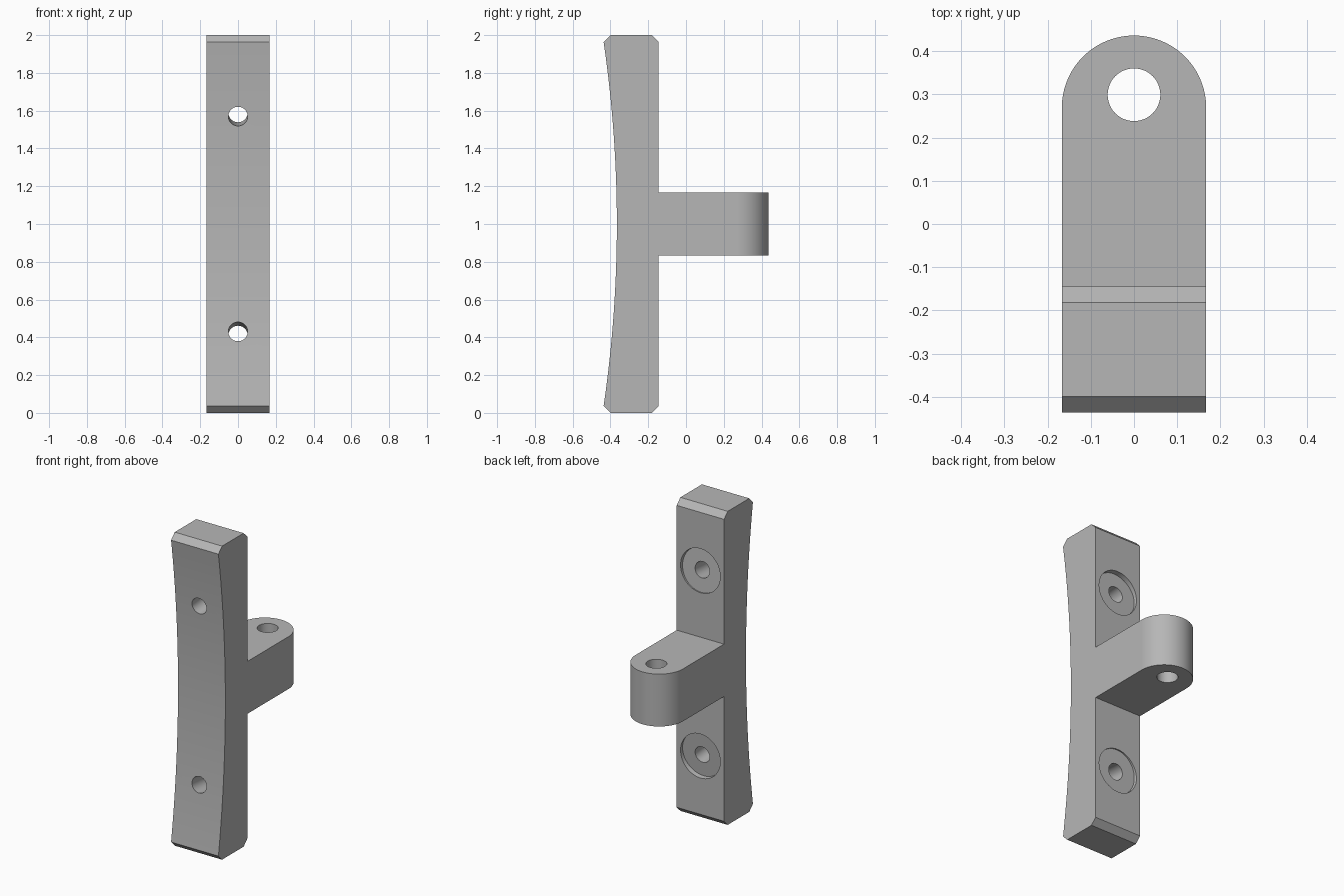
import bpy, bmesh, math
from mathutils import Matrix, Vector

cube = bpy.data.objects.get("Cube")
if cube:
    bpy.data.objects.remove(cube)

HALF_W, REACH = 0.167, 0.436     # half width, half depth
BACK, MID = -0.145, 1.0          # back plane of the bar, mid height
CHAMFER = 0.037
SAG, HALF_CHORD = 0.07, 1.0 - CHAMFER
RADIUS = (HALF_CHORD ** 2 + SAG ** 2) / (2 * SAG)
FRONT_MID = -REACH + SAG
ARC_CENTRE = Vector((0, FRONT_MID - RADIUS, MID))

grey = bpy.data.materials.new("plain grey")
grey.use_nodes = True
grey.diffuse_color = (0.47, 0.47, 0.47, 1)
grey.node_tree.nodes["Principled BSDF"].inputs["Base Color"].default_value = grey.diffuse_color


def make_object(name, bm):
    bmesh.ops.recalc_face_normals(bm, faces=bm.faces)
    mesh = bpy.data.meshes.new(name)
    bm.to_mesh(mesh)
    bm.free()
    mesh.materials.append(grey)
    obj = bpy.data.objects.new(name, mesh)
    bpy.context.collection.objects.link(obj)
    return obj


def prism(name, outline, along):
    """Extrude a flat outline of 3D points along a vector."""
    bm = bmesh.new()
    face = bm.faces.new([bm.verts.new(p) for p in outline])
    new = bmesh.ops.extrude_face_region(bm, geom=[face])["geom"]
    verts = [g for g in new if isinstance(g, bmesh.types.BMVert)]
    bmesh.ops.translate(bm, vec=along, verts=verts)
    return make_object(name, bm)


def rod(name, centre, axis, radius, length):
    """Cylinder centred on a point, pointing along an axis."""
    bm = bmesh.new()
    turn = Vector(axis).to_track_quat("Z", "Y").to_matrix().to_4x4()
    bmesh.ops.create_cone(bm, cap_ends=True, segments=48, radius1=radius, radius2=radius,
                          depth=length, matrix=Matrix.Translation(centre) @ turn)
    return make_object(name, bm)


def combine(target, cutter, operation):
    mod = target.modifiers.new("cut", "BOOLEAN")
    mod.operation, mod.object, mod.solver = operation, cutter, "EXACT"
    bpy.context.view_layer.objects.active = target
    bpy.ops.object.modifier_apply(modifier=mod.name)
    bpy.data.objects.remove(cutter)


# Side profile: concave front, chamfered ends, arm on the back
arc = math.asin(HALF_CHORD / RADIUS)
profile = []
for i in range(33):
    a = arc * (i / 16 - 1)
    profile.append((ARC_CENTRE.y + RADIUS * math.cos(a), MID + RADIUS * math.sin(a)))
upper = [(CHAMFER - REACH, 2), (BACK - CHAMFER, 2), (BACK, 2 - CHAMFER),
         (BACK, MID + HALF_W), (0.6, MID + HALF_W)]
profile += upper + [(y, 2 - z) for y, z in reversed(upper)]
bracket = prism("bracket", [(-0.3, y, z) for y, z in profile], (0.6, 0, 0))

# Plan outline trims the width and rounds the end of the arm
plan = [(-HALF_W, -0.6, -0.1), (HALF_W, -0.6, -0.1)]
for i in range(49):
    a = math.pi * i / 48
    plan.append((HALF_W * math.cos(a), REACH - HALF_W + HALF_W * math.sin(a), -0.1))
combine(bracket, prism("plan_trim", plan, (0, 0, 2.2)), "INTERSECT")

# Upright hole in the arm
combine(bracket, rod("arm_hole", (0, 0.299, MID), (0, 0, 1), 0.061, 1), "DIFFERENCE")

# Bolt holes square to the concave face, with shallow round seats at the back
for side in (-1, 1):
    a = side * math.asin(0.57 / RADIUS)
    axis = Vector((0, math.cos(a), math.sin(a)))
    seat = ARC_CENTRE + axis * ((BACK - ARC_CENTRE.y) / math.cos(a) - 0.02)
    combine(bracket, rod("bolt_hole", seat, axis, 0.051, 0.8), "DIFFERENCE")
    combine(bracket, rod("bolt_seat", seat + axis * 0.1, axis, 0.14, 0.2), "DIFFERENCE")

# Smooth curved faces, crisp edges
bpy.ops.object.select_all(action="DESELECT")
bracket.select_set(True)
bpy.context.view_layer.objects.active = bracket
bpy.ops.object.shade_smooth_by_angle(angle=math.radians(25))
weighted = bracket.modifiers.new("even_shading", "WEIGHTED_NORMAL")
weighted.keep_sharp = True
